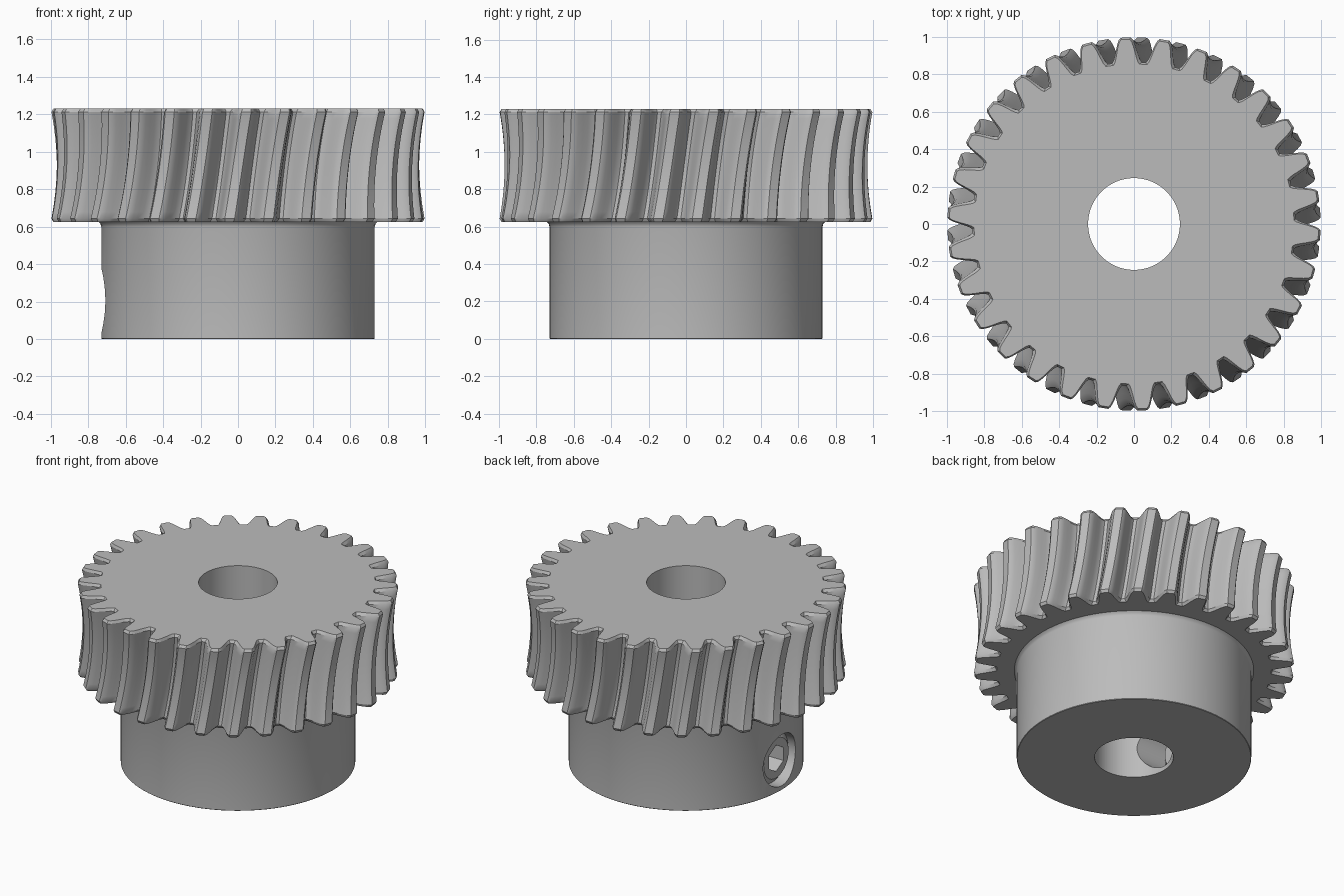
import bpy, bmesh
from math import pi, sin, cos, radians
from mathutils import Matrix

cube = bpy.data.objects.get("Cube")
if cube:
    bpy.data.objects.remove(cube, do_unlink=True)

steel = bpy.data.materials.new("grey steel")
steel.use_nodes = True
grey = (0.5, 0.5, 0.5, 1)
steel.diffuse_color = grey
steel.node_tree.nodes["Principled BSDF"].inputs["Base Color"].default_value = grey

TEETH, RIM_LOW, RIM_TOP = 30, 0.625, 1.23
SCREW_Z = 0.205


def finish(bm, name):
    bmesh.ops.recalc_face_normals(bm, faces=bm.faces)
    mesh = bpy.data.meshes.new(name)
    bm.to_mesh(mesh)
    bm.free()
    mesh.materials.append(steel)
    ob = bpy.data.objects.new(name, mesh)
    bpy.context.collection.objects.link(ob)
    return ob


def lathe(name, profile, matrix=Matrix(), steps=96):
    """Solid of revolution; the profile (radius, height) starts and ends on the axis."""
    bm = bmesh.new()
    verts = [bm.verts.new((r, 0, z)) for r, z in profile]
    edges = [bm.edges.new(pair) for pair in zip(verts, verts[1:])]
    bmesh.ops.spin(bm, geom=verts + edges, cent=(0, 0, 0), axis=(0, 0, 1),
                   angle=2 * pi, steps=steps, use_duplicate=False)
    bmesh.ops.remove_doubles(bm, verts=bm.verts, dist=0.0001)
    bmesh.ops.transform(bm, matrix=matrix, verts=bm.verts)
    return finish(bm, name)


def rod(name, radius, low, high, matrix=Matrix(), steps=96):
    return lathe(name, [(0, low), (radius, low), (radius, high), (0, high)], matrix, steps)


def cut(ob, cutter):
    mod = ob.modifiers.new(cutter.name, 'BOOLEAN')
    mod.operation, mod.solver, mod.object = 'DIFFERENCE', 'EXACT', cutter
    bpy.ops.object.select_all(action='DESELECT')
    bpy.context.view_layer.objects.active = ob
    ob.select_set(True)
    bpy.ops.object.modifier_apply(modifier=mod.name)


def toothed_rim():
    # Half tooth: (degrees from tooth centre, radius), from root to tip
    half = [(5.3, 0.868), (4.6, 0.882), (4.0, 0.905), (3.4, 0.935),
            (2.8, 0.965), (2.2, 0.988), (1.5, 1.0)]
    tooth = [(-a, r) for a, r in half] + [(a, r) for a, r in reversed(half)]
    bm = bmesh.new()
    rings = []
    layers = 16
    chamfer = 0.018
    heights = [RIM_LOW] + [RIM_LOW + chamfer + (RIM_TOP - RIM_LOW - 2 * chamfer) * i / layers
                           for i in range(layers + 1)] + [RIM_TOP]
    for z in heights:
        t = 2 * (z - RIM_LOW) / (RIM_TOP - RIM_LOW) - 1
        end = z in (RIM_LOW, RIM_TOP)
        throat = -0.03 * (1 - t * t) - (0.014 if end else 0)
        ring = []
        for k in range(TEETH):
            for a, r in tooth:
                a *= 0.87 if end else 1
                ang = radians(90 + 360 * k / TEETH + a + 2.7 * t)
                rr = r + throat
                ring.append(bm.verts.new((rr * cos(ang), rr * sin(ang), z)))
        rings.append(ring)
    n = len(rings[0])
    for low, high in zip(rings, rings[1:]):
        for i in range(n):
            j = (i + 1) % n
            bm.faces.new((low[i], low[j], high[j], high[i]))
    bm.faces.new(rings[0][::-1])
    bm.faces.new(rings[-1])
    return finish(bm, "toothed_rim")


# Main parts: throated helical rim and hub with a small fillet under the rim
rim = toothed_rim()
hub = lathe("hub", [(0, 0), (0.727, 0), (0.73, 0.003), (0.73, 0.6),
                    (0.734, 0.614), (0.745, RIM_LOW), (0, RIM_LOW)])

# Radial axis of the set screw, pointing out to -x
radial = Matrix.Translation((0, 0, SCREW_Z)) @ Matrix.Rotation(-pi / 2, 4, 'Y')
screw = lathe("set_screw", [(0, 0.36), (0.13, 0.36), (0.173, 0.4), (0.173, 0.655),
                            (0.135, 0.685), (0, 0.685)], radial, 64)

# Shaft bore, screw hole and hexagonal socket
bore = rod("bore_cutter", 0.245, -0.5, 1.7)
hole = rod("screw_hole_cutter", 0.175, 0.05, 1.0, radial, 64)
socket = rod("hex_socket_cutter", 0.09, 0.52, 0.9, radial, 6)
for ob, cutter in ((rim, bore), (hub, bore), (hub, hole), (screw, socket)):
    cut(ob, cutter)
for cutter in (bore, hole, socket):
    bpy.data.objects.remove(cutter, do_unlink=True)

# Smooth round surfaces, keep edges crisp
bpy.ops.object.select_all(action='DESELECT')
for ob in (rim, hub, screw):
    ob.select_set(True)
bpy.context.view_layer.objects.active = rim
bpy.ops.object.shade_smooth_by_angle(angle=radians(30))
